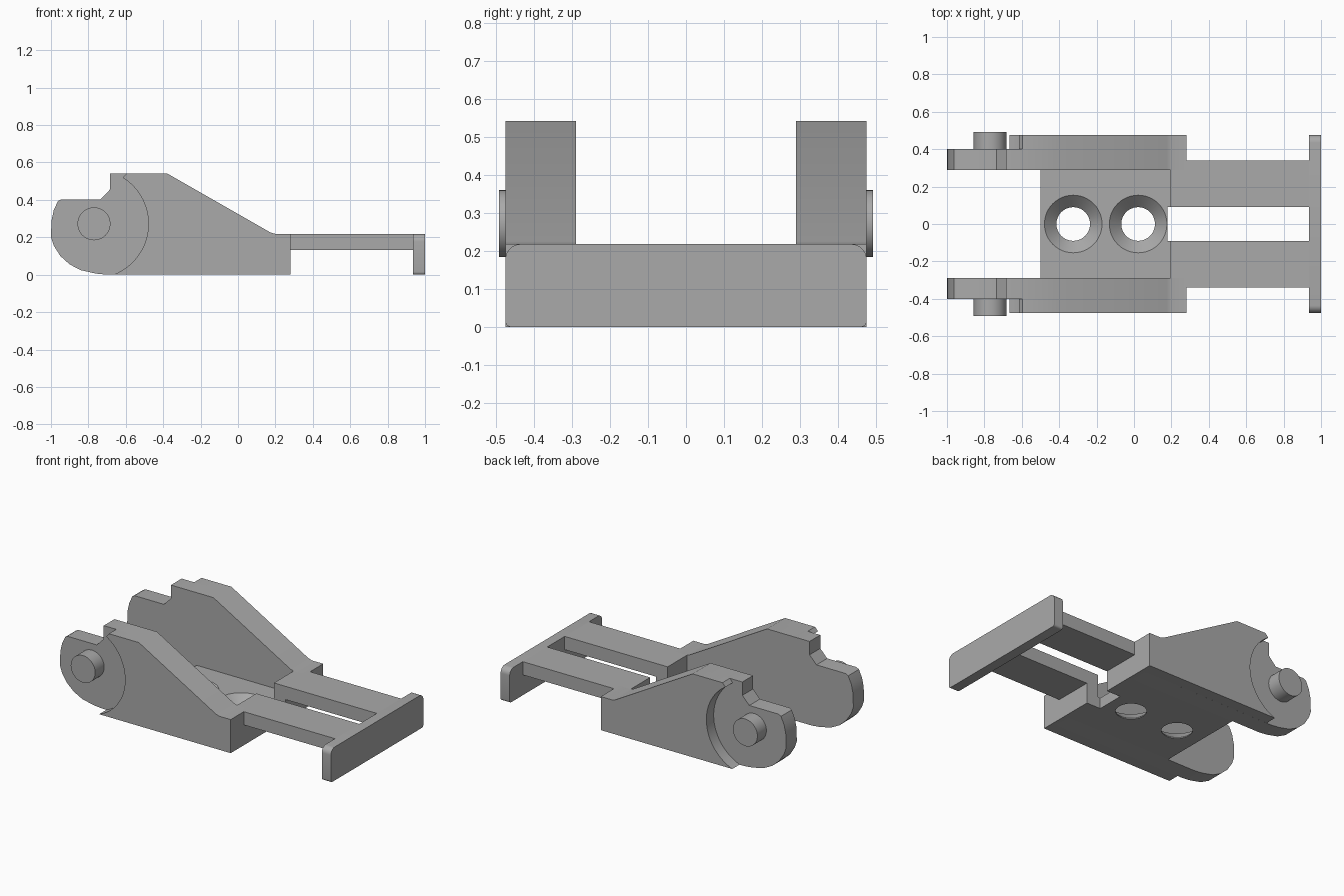
import bpy, bmesh, math
from mathutils import Vector

cube = bpy.data.objects.get("Cube")
if cube:
    bpy.data.objects.remove(cube, do_unlink=True)

grey = bpy.data.materials.new("plain grey")
grey.use_nodes = True
colour = (0.4, 0.4, 0.4, 1)
grey.diffuse_color = colour
grey.node_tree.nodes["Principled BSDF"].inputs["Base Color"].default_value = colour

PLANES = {
    "x": lambda a, b, d: (d, a, b),
    "y": lambda a, b, d: (a, d, b),
    "z": lambda a, b, d: (a, b, d),
}


def prism(name, axis, points, start, end):
    """Extrude a flat outline along one axis."""
    place = PLANES[axis]
    bm = bmesh.new()
    face = bm.faces.new([bm.verts.new(place(a, b, start)) for a, b in points])
    top = bmesh.ops.extrude_face_region(bm, geom=[face])["geom"]
    move = Vector(place(0, 0, end - start))
    bmesh.ops.translate(bm, vec=move, verts=[v for v in top if isinstance(v, bmesh.types.BMVert)])
    bmesh.ops.recalc_face_normals(bm, faces=bm.faces)
    mesh = bpy.data.meshes.new(name)
    bm.to_mesh(mesh)
    bm.free()
    mesh.materials.append(grey)
    obj = bpy.data.objects.new(name, mesh)
    bpy.context.collection.objects.link(obj)
    return obj


def box(name, x0, x1, y0, y1, z0, z1):
    return prism(name, "z", [(x0, y0), (x1, y0), (x1, y1), (x0, y1)], z0, z1)


def arc(cx, cz, r, a0, a1, n):
    angles = [math.radians(a0 + (a1 - a0) * i / n) for i in range(n + 1)]
    return [(cx + r * math.cos(a), cz + r * math.sin(a)) for a in angles]


def smooth(obj):
    bpy.ops.object.select_all(action="DESELECT")
    obj.select_set(True)
    bpy.context.view_layer.objects.active = obj
    bpy.ops.object.shade_smooth_by_angle(angle=math.radians(30))


# Shared upper and rear edge of both wall layers
PIVOT = (-0.77, 0.272)
slope = [(0.28, 0), (0.28, 0.218), (0.2, 0.218), (0.175, 0.225), (-0.38, 0.542)]
ear = [(-0.685, 0.542), (-0.685, 0.455), (-0.735, 0.403), (-0.945, 0.403), (-0.963, 0.393),
       (-0.985, 0.345), (-0.997, 0.29), (-1, 0.2), (-0.985, 0.155), (-0.95, 0.1),
       (-0.9, 0.055), (-0.84, 0.024), (-0.76, 0.006), (-0.7, 0)]
recess = arc(*PIVOT, 0.291, 58, -69, 32)

for side, s in (("left", 1), ("right", -1)):
    # Side wall: full inner plate, outer layer with round recess, pivot pin
    inner = prism("inner_wall_" + side, "y", slope + ear, 0.29 * s, 0.4 * s)
    outer = prism("outer_wall_" + side, "y", slope + [(-0.595, 0.542)] + recess, 0.4 * s, 0.475 * s)
    pin = prism("pivot_pin_" + side, "y", arc(*PIVOT, 0.088, 0, 352.5, 47), 0.39 * s, 0.492 * s)
    for obj in (inner, outer, pin):
        smooth(obj)
    # Raised bridge and long arm beside the central slot
    y0, y1 = sorted((0.09 * s, 0.29 * s))
    box("bridge_" + side, 0.195, 0.28, y0, y1, 0, 0.218)
    y0, y1 = sorted((0.09 * s, 0.34 * s))
    box("arm_" + side, 0.28, 0.935, y0, y1, 0.132, 0.218)

# Floor with the end of the slot cut in
floor = prism("floor", "z", [(-0.5, -0.29), (0.195, -0.29), (0.195, -0.09), (0.18, -0.09),
                             (0.18, 0.09), (0.195, 0.09), (0.195, 0.29), (-0.5, 0.29)], 0, 0.07)

# Countersunk screw holes
for x in (-0.325, 0.022):
    cutter = prism("hole_cutter", "z", arc(x, 0, 0.09, 0, 352.5, 47), -0.05, 0.1)
    bm = bmesh.new()
    bm.from_mesh(cutter.data)
    cuts = bmesh.ops.bisect_plane(bm, geom=bm.verts[:] + bm.edges[:] + bm.faces[:],
                                  plane_co=(0, 0, 0.006), plane_no=(0, 0, 1))
    for v in bm.verts:
        if v.co.z > 0.05:
            flare = (0.09 + v.co.z - 0.006) / 0.09
            v.co.x = x + (v.co.x - x) * flare
            v.co.y *= flare
    bm.to_mesh(cutter.data)
    bm.free()
    cutter.hide_render = True
    mod = floor.modifiers.new("hole", "BOOLEAN")
    mod.operation = "DIFFERENCE"
    mod.solver = "EXACT"
    mod.object = cutter
    bpy.context.view_layer.objects.active = floor
    bpy.ops.object.modifier_apply(modifier=mod.name)
    bpy.data.objects.remove(cutter, do_unlink=True)
smooth(floor)

# Upright end plate with rounded corners
R, r = 0.04, 0.015
outline = (arc(0.475 - R, 0.218 - R, R, 0, 90, 8) + arc(R - 0.475, 0.218 - R, R, 90, 180, 8)
           + arc(r - 0.475, r, r, 180, 270, 4) + arc(0.475 - r, r, r, 270, 360, 4))
smooth(prism("end_plate", "x", outline, 0.935, 1))
